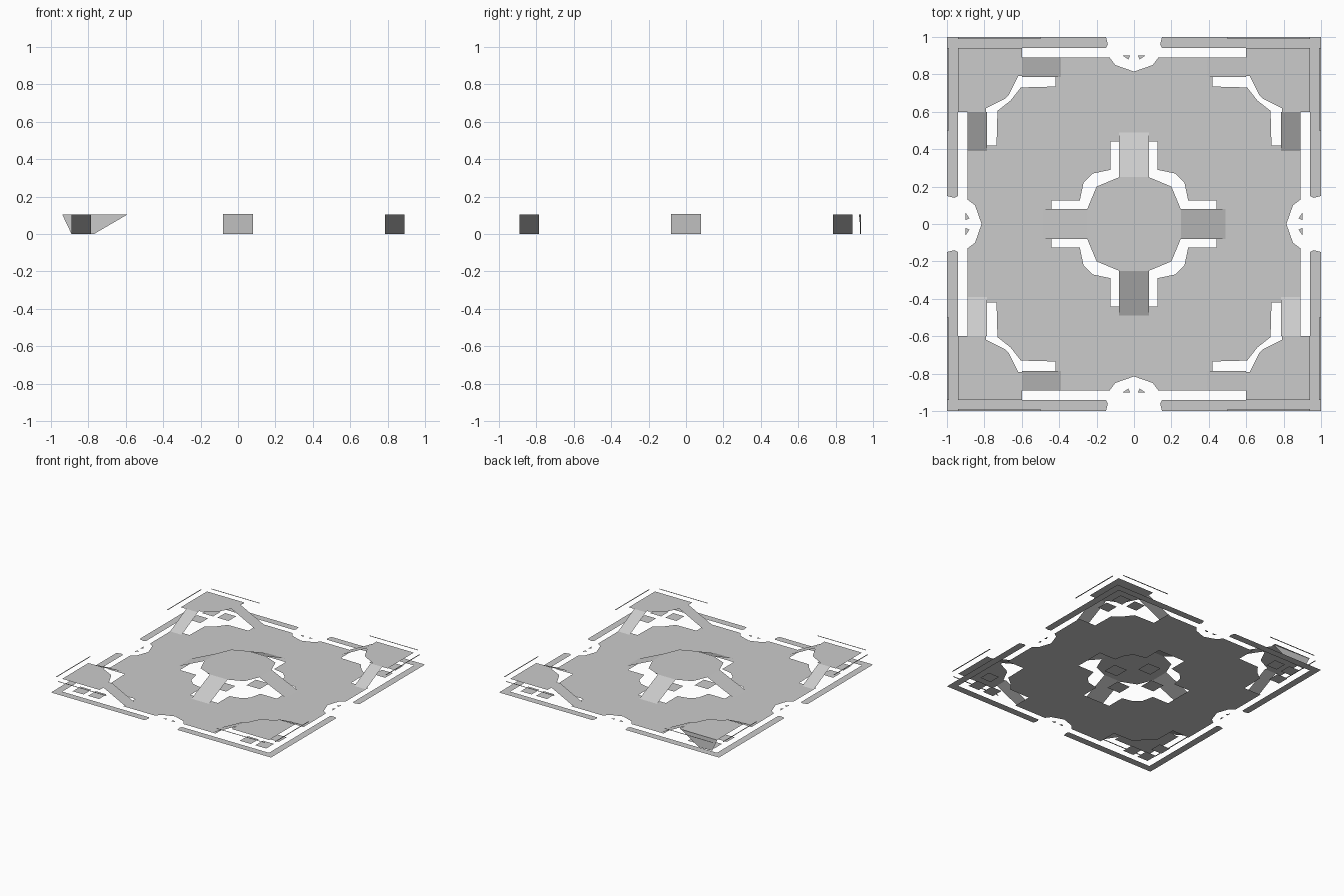
import bpy

if "Cube" in bpy.data.objects:
    bpy.data.objects.remove(bpy.data.objects["Cube"])

H = 0.105


def sheet(name, polys):
    """Flat sheet object from a list of 3D polygons, all facing up."""
    verts, faces = [], []
    for p in polys:
        area = sum(a[0] * b[1] - b[0] * a[1] for a, b in zip(p, p[1:] + p[:1]))
        if area < 0:
            p = p[::-1]
        faces.append(list(range(len(verts), len(verts) + len(p))))
        verts += p
    me = bpy.data.meshes.new(name)
    me.from_pydata(verts, [], faces)
    me.update()
    ob = bpy.data.objects.new(name, me)
    bpy.context.collection.objects.link(ob)
    return ob


def flat(pts, z=0.0):
    return [(x, y, z) for x, y in pts]


def rect(x0, x1, y0, y1, z0=0.0, z1=None):
    """Rectangle; z changes from z0 at x0 to z1 at x1."""
    z1 = z0 if z1 is None else z1
    return [(x0, y0, z0), (x1, y0, z1), (x1, y1, z1), (x0, y1, z0)]


def quad(poly):
    """Mirror into four quadrants."""
    return [[(sx * x, sy * y, z) for x, y, z in poly] for sx in (1, -1) for sy in (1, -1)]


def eight(poly):
    """Four quadrants plus the copy across the diagonal."""
    return quad(poly) + quad([(y, x, z) for x, y, z in poly])


def four(poly):
    """Four quarter turns."""
    out = []
    for _ in range(4):
        out.append(poly)
        poly = [(-y, x, z) for x, y, z in poly]
    return out


# Ground plate, one eighth mirrored around
sheet("ground_plate", eight(flat([
    (.44, 0), (.44, .125), (.29, .125), (.27, .22), (.245, .245), (.66, .66),
    (.73, .605), (.735, .42), (.89, .42), (.89, .13), (.85, .1), (.815, 0)])))

# Raised centre with four ramps
sheet("centre_deck", [flat([
    (.25, -.08), (.25, .08), (.2, .2), (.08, .25), (-.08, .25), (-.2, .2),
    (-.25, .08), (-.25, -.08), (-.2, -.2), (-.08, -.25), (.08, -.25), (.2, -.2)], H + .003)])
sheet("centre_ramps", four(rect(.25, .49, -.08, .08, H + .003, 0)))

# Raised corners with two ramps each
sheet("corner_decks", quad(flat([
    (.6, .94), (.6, .79), (.62, .79), (.67, .69), (.69, .67), (.79, .62),
    (.79, .6), (.94, .6), (.94, .94)], H)))
sheet("corner_ramps", eight(rect(.39, .6, .785, .89, 0, H)))

# Border strips at ground level and thin raised trims above them
sheet("border_strips", eight(flat([(.15, 1), (.14, .96), (.15, .94), (.94, .94), (1, 1)])))
sheet("raised_trims", eight(rect(.5, .94, .99, 1.0, H)))

# Small pads under the decks
sheet("centre_pads", four(rect(.12, .24, -.06, .06)))
sheet("corner_pads", quad(rect(.78, .88, .79, .89)) + eight(rect(.64, .74, .79, .89)))

# Tiny chips in the edge notches
sheet("notch_chips", eight(flat([(.02, .9), (.06, .9), (.03, .88)])))

# Hanging flap at the back left corner
sheet("corner_flap", [[(-.94, .935, H), (-.59, .925, H), (-.77, .935, 0), (-.89, .93, 0)]])
